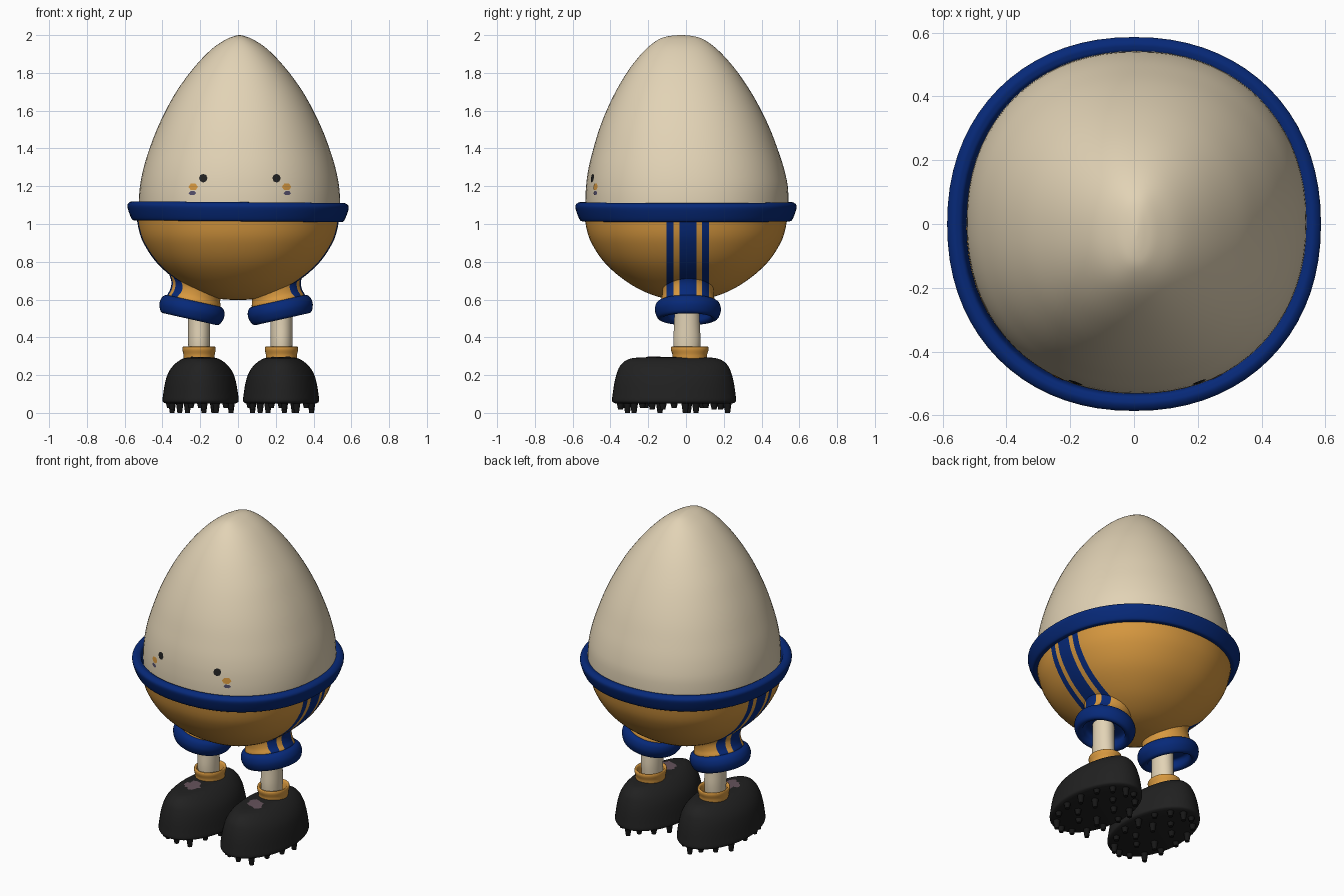
import bpy, bmesh, math, random
from mathutils import Vector, Matrix
from mathutils.bvhtree import BVHTree

cube = bpy.data.objects.get("Cube")
if cube:
    bpy.data.objects.remove(cube, do_unlink=True)
random.seed(4)


def material(name, rgb):
    m = bpy.data.materials.new(name)
    m.use_nodes = True
    m.diffuse_color = (*rgb, 1)
    m.node_tree.nodes["Principled BSDF"].inputs["Base Color"].default_value = (*rgb, 1)
    return m


CREAM = material("cream shell", (0.76, 0.65, 0.465))
AMBER = material("amber cloth", (0.68, 0.315, 0.05))
BLUE = material("royal blue", (0.002, 0.022, 0.19))
BLACK = material("boot black", (0.015, 0.015, 0.015))
STUD = material("stud black", (0.008, 0.008, 0.008))
MAUVE = material("lace mauve", (0.13, 0.085, 0.105))
SLATE = material("slate violet", (0.09, 0.08, 0.15))


def finish(bm, name, mats):
    bmesh.ops.recalc_face_normals(bm, faces=bm.faces)
    mesh = bpy.data.meshes.new(name)
    bm.to_mesh(mesh)
    bm.free()
    for m in mats:
        mesh.materials.append(m)
    ob = bpy.data.objects.new(name, mesh)
    bpy.context.collection.objects.link(ob)
    bpy.ops.object.select_all(action='DESELECT')
    ob.select_set(True)
    bpy.context.view_layer.objects.active = ob
    bpy.ops.object.shade_smooth_by_angle(angle=math.radians(42))


def spline(rows, closed, steps):
    """Smooth curve through the given (z, rx, ry) rows."""
    n, out = len(rows), []
    pick = (lambda i: rows[i % n]) if closed else (lambda i: rows[max(0, min(n - 1, i))])
    for i in range(n if closed else n - 1):
        a, b, c, d = (Vector(pick(i + k)) for k in (-1, 0, 1, 2))
        for j in range(steps):
            t = j / steps
            out.append(b + 0.5 * t * (c - a + t * (2 * a - 5 * b + 4 * c - d + t * (3 * (b - c) + d - a))))
    if not closed:
        out.append(Vector(rows[-1]))
    return out


def loft(rows, closed=False, seg=48, steps=5, at=Matrix(), power=1.0):
    """Rings stacked along z; closed gives a hollow band, power under 1 squares the rings."""
    rows = [r if len(r) == 3 else (r[0], r[1], r[1]) for r in rows]
    bm = bmesh.new()
    rings = []
    outline = []
    for k in range(seg):
        c, s = math.cos(math.tau * k / seg), math.sin(math.tau * k / seg)
        outline.append((math.copysign(abs(c) ** power, c), math.copysign(abs(s) ** power, s)))
    for z, rx, ry in spline(rows, closed, steps):
        rings.append([bm.verts.new((rx * c, ry * s, z)) for c, s in outline])
    pairs = list(zip(rings, rings[1:]))
    if closed:
        pairs.append((rings[-1], rings[0]))
    else:
        bm.faces.new(rings[0])
        bm.faces.new(rings[-1])
    for low, high in pairs:
        for k in range(seg):
            m = (k + 1) % seg
            bm.faces.new((low[k], low[m], high[m], high[k]))
    bm.transform(at)
    bmesh.ops.recalc_face_normals(bm, faces=bm.faces)
    return bm


def side_stripes(bm, outside):
    """Cut the cloth into vertical bands and colour the outer side."""
    mid, edges = 0.01, (0.045, 0.075, 0.113)
    for e in edges:
        for s in (-1, 1):
            bmesh.ops.bisect_plane(bm, geom=bm.verts[:] + bm.edges[:] + bm.faces[:],
                                   plane_co=(0, mid + s * e, 0), plane_no=(0, 1, 0))
    for f in bm.faces:
        c = f.calc_center_median()
        d = abs(c.y - mid)
        if outside(c) and (d < edges[0] or edges[1] < d < edges[2]):
            f.material_index = 1


def decal(name, tree, start, ray, u, v, outline, mat):
    """Thin patch draped on a surface; outline holds radii around a circle."""
    bm = bmesh.new()

    def drop(p, q):
        hit, normal, _, _ = tree.ray_cast(start + u * p + v * q, ray)
        return bm.verts.new(hit + normal * 0.003)
    n = len(outline)
    centre, rings = drop(0, 0), []
    for share in (0.35, 0.7, 1):
        rings.append([drop(share * w * math.cos(math.tau * k / n), share * h * math.sin(math.tau * k / n))
                      for k, (w, h) in enumerate(outline)])
    for k in range(n):
        m = (k + 1) % n
        bm.faces.new((centre, rings[0][k], rings[0][m]))
        for a, b in zip(rings, rings[1:]):
            bm.faces.new((a[k], b[k], b[m], a[m]))
    bmesh.ops.recalc_face_normals(bm, faces=bm.faces)
    if sum((f.normal for f in bm.faces), Vector()).dot(ray) > 0:
        bmesh.ops.reverse_faces(bm, faces=bm.faces)
    mesh = bpy.data.meshes.new(name)
    bm.to_mesh(mesh)
    bm.free()
    mesh.materials.append(mat)
    bpy.context.collection.objects.link(bpy.data.objects.new(name, mesh))


X, Y, Z = Vector((1, 0, 0)), Vector((0, 1, 0)), Vector((0, 0, 1))
move = Matrix.Translation
SQUARED = 0.93

# Egg shell: narrow ridge across x at the tip, rounder along y
egg = loft([(1.03, 0.525, 0.53), (1.1, 0.533, 0.537), (1.2, 0.527, 0.534), (1.3, 0.507, 0.516),
            (1.4, 0.476, 0.487), (1.5, 0.438, 0.453), (1.6, 0.391, 0.41), (1.7, 0.335, 0.358),
            (1.8, 0.264, 0.295), (1.88, 0.195, 0.232), (1.94, 0.13, 0.172), (1.98, 0.066, 0.113),
            (1.995, 0.026, 0.062), (2.0, 0.003, 0.01)],
           seg=72, steps=4, at=move((0.008, 0.005, 0)), power=SQUARED)
for vert in egg.verts:
    vert.co.y -= 0.04 * max(0, vert.co.z - 1.2)
egg_tree = BVHTree.FromBMesh(egg)
finish(egg, "egg_shell", [CREAM])

# Shorts bowl with side stripes
bowl = loft([(0.598, 0.01), (0.604, 0.1), (0.635, 0.205), (0.7, 0.322), (0.8, 0.435),
             (0.92, 0.51), (1.03, 0.537)], seg=72, power=SQUARED)
side_stripes(bowl, lambda c: abs(c.x) > 0.2)
finish(bowl, "shorts_body", [AMBER, BLUE])

# Waistband, leaning very slightly
band = loft([(-0.05, 0.545), (-0.043, 0.562), (0.0, 0.58), (0.03, 0.586), (0.046, 0.574),
             (0.05, 0.556), (0.035, 0.535), (-0.04, 0.525)], closed=True, seg=72, power=SQUARED,
            at=move((0, 0, 1.065)) @ Matrix.Rotation(0.008, 4, 'Y'))
finish(band, "waistband", [BLUE])

for s, side in ((1, "left"), (-1, "right")):
    # Face details
    def face(name, x, z, w, h, n, mat):
        decal(f"{side}_{name}", egg_tree, Vector((0.01 + s * x, -2, z)), Y, X, Z, [(w, h)] * n, mat)
    face("eye", 0.193, 1.242, 0.022, 0.023, 8, BLACK)
    face("cheek", 0.246, 1.196, 0.025, 0.02, 6, AMBER)
    face("cheek_mark", 0.25, 1.163, 0.02, 0.012, 6, SLATE)

    # Trouser leg and rolled cuff with a recessed underside, splayed outward
    cuff_x = -0.01 + s * 0.232
    lean = move((cuff_x, 0.01, 0.555)) @ Matrix.Rotation(-s * 0.22, 4, 'Y')
    leg = loft([(0.015, 0.14), (0.04, 0.144), (0.07, 0.136), (0.11, 0.138), (0.15, 0.16),
                (0.2, 0.19)], at=lean)
    side_stripes(leg, lambda c: s * (c.x - cuff_x) > 0.02)
    finish(leg, f"{side}_shorts_leg", [AMBER, BLUE])
    cuff = loft([(0.0, 0.01), (0.0, 0.11), (-0.045, 0.122), (-0.06, 0.142), (-0.05, 0.162),
                 (-0.012, 0.175), (0.022, 0.168), (0.038, 0.148), (0.034, 0.12), (0.03, 0.01)], at=lean)
    finish(cuff, f"{side}_cuff", [BLUE])

    # Shin and sock collar
    foot_x = 0.012 + s * 0.218
    shin = loft([(0.3, 0.055, 0.066), (0.38, 0.058, 0.072), (0.47, 0.058, 0.068), (0.58, 0.058, 0.066)],
                seg=32, at=move((foot_x, 0.005, 0)))
    finish(shin, f"{side}_shin", [CREAM])
    sock = loft([(0.285, 0.08, 0.088), (0.31, 0.083, 0.092), (0.335, 0.088, 0.1), (0.35, 0.085, 0.097),
                 (0.342, 0.073, 0.083), (0.29, 0.065, 0.07)], closed=True, seg=36,
                at=move((foot_x, 0.02, 0)))
    finish(sock, f"{side}_sock_collar", [AMBER])

    # Boot
    boot_at = Vector((0.015 + s * 0.213, -0.063, 0))
    boot = loft([(0.05, 0.185, 0.31), (0.062, 0.201, 0.328), (0.1, 0.198, 0.325), (0.16, 0.188, 0.316),
                 (0.21, 0.172, 0.303), (0.25, 0.145, 0.285), (0.28, 0.108, 0.25), (0.293, 0.07, 0.19),
                 (0.296, 0.01, 0.03)], at=move(boot_at))
    boot_tree = BVHTree.FromBMesh(boot)
    finish(boot, f"{side}_boot", [BLACK])

    # Ragged lace patch on the instep
    ragged = [(r, r) for r in (random.uniform(0.036, 0.064) for _ in range(18))]
    decal(f"{side}_lace_patch", boot_tree, Vector((foot_x, -0.155, 1)), -Z, X, Y, ragged, MAUVE)

    # Short sole studs: an outer ring and an inner ring
    studs = bmesh.new()
    for count, rx, ry in ((15, 0.165, 0.285), (6, 0.08, 0.15)):
        for k in range(count):
            a = math.tau * (k + 0.5) / count
            low = (0.0, 0.025, 0.018)[k % 3]
            spot = boot_at + Vector((rx * math.cos(a), ry * math.sin(a), (low + 0.06) / 2))
            bmesh.ops.create_cone(studs, cap_ends=True, segments=10, radius1=0.013, radius2=0.022,
                                  depth=0.06 - low, matrix=move(spot))
    finish(studs, f"{side}_studs", [STUD])
